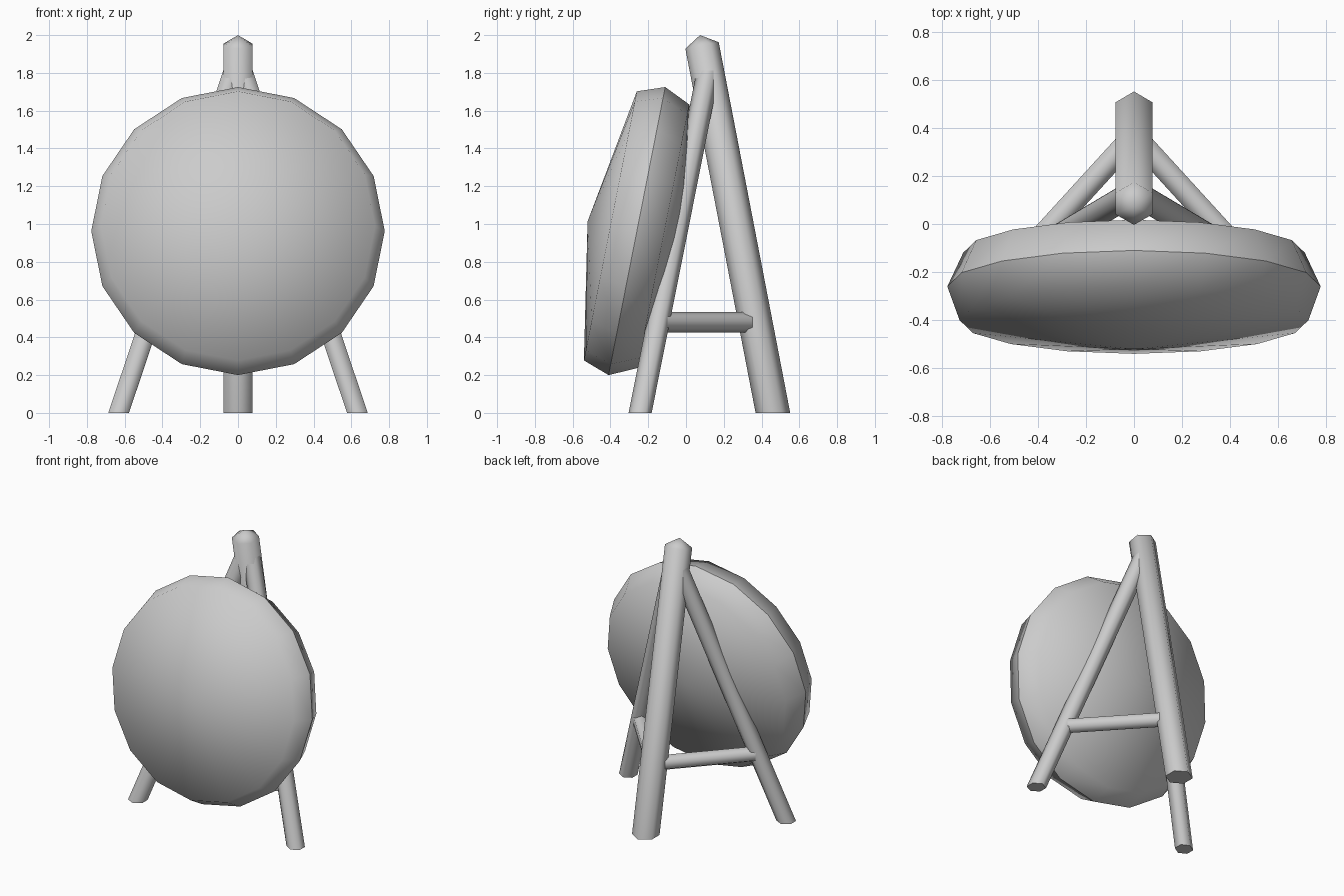
import bpy, bmesh, math
from mathutils import Vector

if "Cube" in bpy.data.objects:
    bpy.data.objects.remove(bpy.data.objects["Cube"])

grey = bpy.data.materials.new("plain grey")
grey.diffuse_color = (0.6, 0.6, 0.6, 1)
grey.use_nodes = True
grey.node_tree.nodes["Principled BSDF"].inputs["Base Color"].default_value = grey.diffuse_color


def finish(bm, name, is_sharp):
    bmesh.ops.recalc_face_normals(bm, faces=bm.faces[:])
    for f in bm.faces:
        f.smooth = True
    for e in bm.edges:
        e.smooth = not is_sharp(e)
    me = bpy.data.meshes.new(name)
    bm.to_mesh(me)
    bm.free()
    me.materials.append(grey)
    ob = bpy.data.objects.new(name, me)
    bpy.context.collection.objects.link(ob)
    return ob


def bridge(bm, a, b):
    n = len(a)
    for i in range(n):
        bm.faces.new((a[i], a[(i + 1) % n], b[(i + 1) % n], b[i]))


def fan(bm, ring, tip):
    n = len(ring)
    for i in range(n):
        bm.faces.new((ring[i], ring[(i + 1) % n], tip))


def beam(name, start, end, radius, on_ground=False, tip=0.0):
    """Six-sided pole, optionally cut flat on the ground or with a pointed top."""
    start, end = Vector(start), Vector(end)
    axis = (end - start).normalized()
    ref = Vector((0, 1, 0)) if abs(axis.z) > 0.5 else Vector((0, 0, 1))
    u = (ref - axis * ref.dot(axis)).normalized()
    v = axis.cross(u)
    bm = bmesh.new()
    low, high = [], []
    for i in range(6):
        t = math.tau * i / 6
        off = (u * math.cos(t) + v * math.sin(t)) * radius
        p = start + off
        if on_ground:
            p -= axis * (p.z / axis.z)
        low.append(bm.verts.new(p))
        high.append(bm.verts.new(end + off))
    bridge(bm, low, high)
    bm.faces.new(low)
    if tip:
        fan(bm, high, bm.verts.new(end + axis * tip))
    else:
        bm.faces.new(high)
    bm.normal_update()
    return finish(bm, name, lambda e: any(len(f.verts) == 6 for f in e.link_faces))


def disc():
    """Sixteen-sided double-domed disc, leaning back."""
    centre = Vector((0, -0.26, 0.9625))
    up = Vector((0, 0.193, 0.981)).normalized()
    side = Vector((1, 0, 0))
    back = Vector((0, up.z, -up.y))
    bm = bmesh.new()
    rings = []
    for depth, r in ((-0.143, 0.726), (0, 0.777), (0.143, 0.711)):
        rings.append([bm.verts.new(centre + back * depth + r * (
            up * math.cos(math.tau * i / 16) + side * math.sin(math.tau * i / 16)))
            for i in range(16)])
    bridge(bm, rings[0], rings[1])
    bridge(bm, rings[1], rings[2])
    fan(bm, rings[0], bm.verts.new(centre - back * 0.266))
    fan(bm, rings[2], bm.verts.new(centre + back * 0.266))
    rim = set(rings[1])
    return finish(bm, "target_disc", lambda e: all(v in rim for v in e.verts))


disc()

# Rear pole with pointed top
beam("rear_post", (0, 0.46, 0), (0, 0.085, 1.945), 0.09, True, 0.056)

# Front legs and the rails tying them to the rear pole
for s, label in ((-1, "left"), (1, "right")):
    beam("front_leg_" + label, (s * 0.632, -0.243, 0), (s * 0.017, 0.122, 1.83), 0.06, True)
    beam("cross_rail_" + label, (s * 0.47, -0.146, 0.48), (0, 0.369, 0.48), 0.054)
